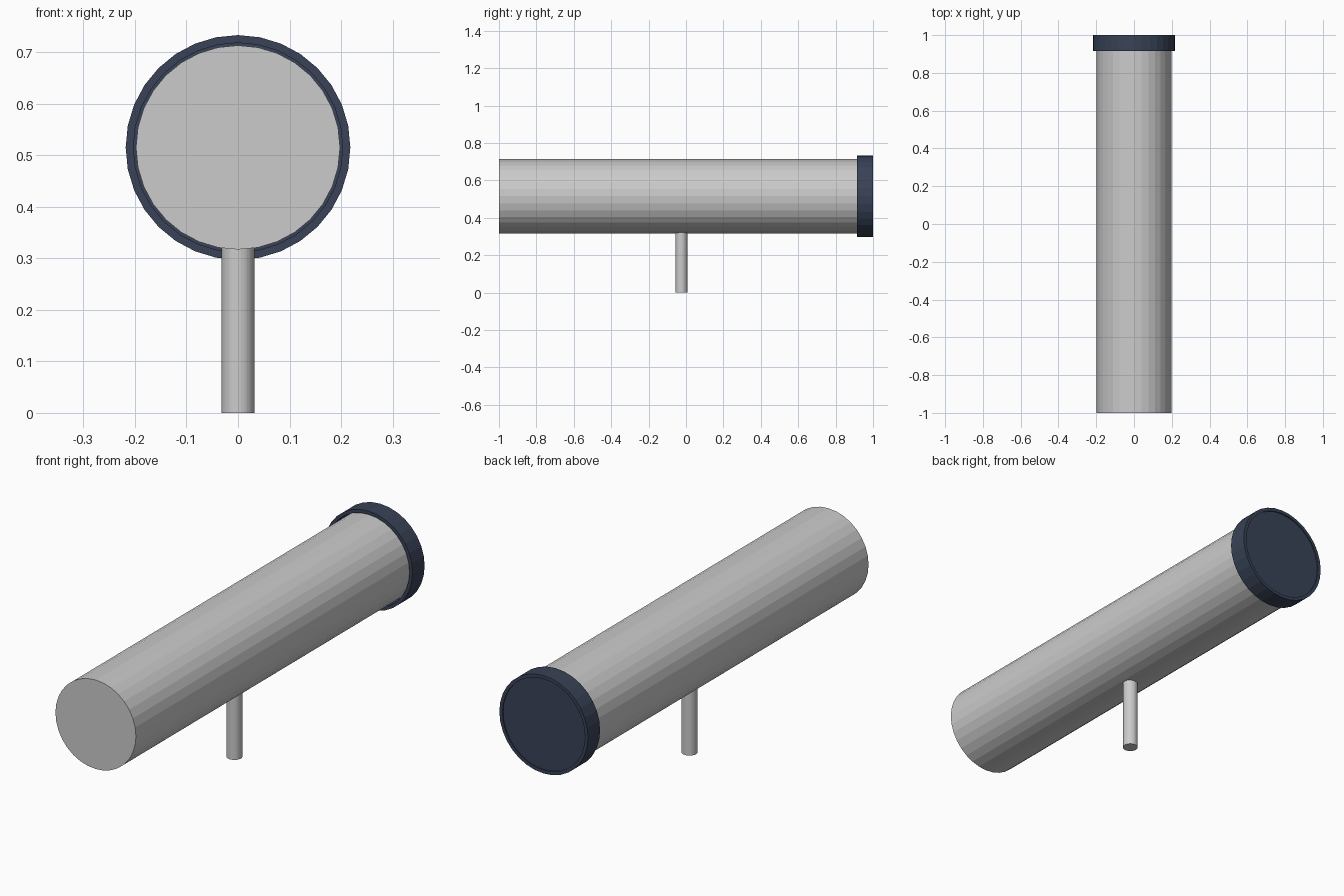
import bpy, bmesh, math

if "Cube" in bpy.data.objects:
    bpy.data.objects.remove(bpy.data.objects["Cube"])

AXIS_Z = 0.515
SIDES = 32


def lathe(name, profile, sides=SIDES):
    """Revolve (radius, y) points around the tube axis; zero radius closes a face."""
    bm = bmesh.new()
    rings = []
    for r, y in profile:
        rings.append([bm.verts.new((r * math.sin(2 * math.pi * i / sides), y,
                                    AXIS_Z + r * math.cos(2 * math.pi * i / sides)))
                      for i in range(sides)])
    for a, b in zip(rings, rings[1:]):
        for i in range(sides):
            j = (i + 1) % sides
            bm.faces.new((a[i], a[j], b[j], b[i]))
    bm.faces.new(rings[0])
    bm.faces.new(rings[-1])
    bmesh.ops.recalc_face_normals(bm, faces=bm.faces)
    mesh = bpy.data.meshes.new(name)
    bm.to_mesh(mesh)
    bm.free()
    obj = bpy.data.objects.new(name, mesh)
    bpy.context.collection.objects.link(obj)
    return obj


# Main tube
lathe("tube", [(0.198, -1.0), (0.198, 0.985)])

# Dark end cap: sleeve with a narrow gap around the tube and a shallow recessed lens
cap = lathe("end_cap", [(0.203, 0.988), (0.203, 0.915), (0.218, 0.915),
                        (0.218, 1.0), (0.203, 1.0), (0.203, 0.995)])
navy = bpy.data.materials.new("navy")
navy.diffuse_color = (0.04, 0.055, 0.095, 1)
navy.use_nodes = True
navy.node_tree.nodes["Principled BSDF"].inputs["Base Color"].default_value = navy.diffuse_color
cap.data.materials.append(navy)

# Support post
bpy.ops.mesh.primitive_cylinder_add(vertices=SIDES, radius=0.032, depth=0.33,
                                    location=(0, -0.025, 0.165))
bpy.context.object.name = "support_post"
